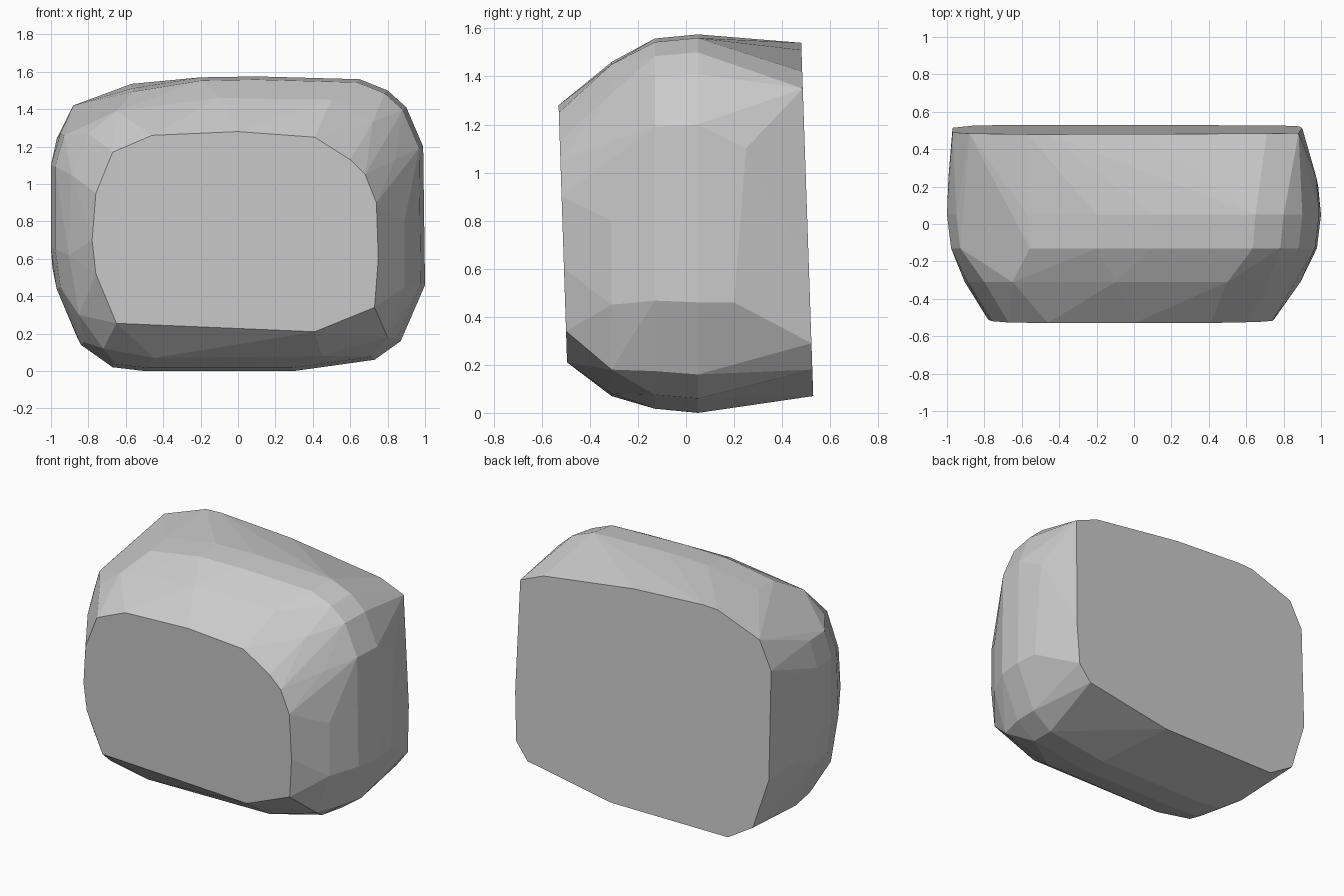
import bpy, bmesh, math

# Cross-section outlines (x, z), from the flat front face to the flat back face
front = [(-.67, 1.17), (-.46, 1.26), (0, 1.28), (.41, 1.25), (.60, 1.13), (.68, 1.05),
         (.74, .90), (.75, .60), (.73, .34), (.41, .21), (-.25, .23), (-.65, .255),
         (-.76, .52), (-.78, .70), (-.76, .95)]
shoulder = [(-.65, 1.39), (-.1, 1.46), (.5, 1.45), (.72, 1.33), (.84, 1.13), (.89, .80),
            (.89, .45), (.80, .18), (.45, .08), (-.45, .07), (-.72, .12), (-.85, .30),
            (-.905, .62), (-.89, 1.05), (-.80, 1.27)]
middle = [(-1, .65), (-1, 1.1), (-.95, 1.27), (-.57, 1.51), (-.2, 1.57), (.1, 1.575),
          (.65, 1.56), (.8, 1.5), (.9, 1.41), (.99, 1.2), (1, .46), (.87, .16),
          (.73, .06), (.3, 0), (-.5, 0), (-.67, .02), (-.84, .14), (-.97, .44)]
back = [(.88, 1.35), (.71, 1.42), (.05, 1.51), (-.46, 1.54), (-.57, 1.535), (-.88, 1.42),
        (-.97, 1.24), (-.97, .52), (-.86, .18), (-.68, .07), (-.40, .07), (.18, .07),
        (.80, .18), (.885, .29), (.90, .61)]


def ring(outline, y, lean=0.0, scale=1.0):
    """Place an outline at depth y, leaning along z and scaled about its centre."""
    return [(x * scale, y + lean * z, .79 + (z - .79) * scale) for x, z in outline]


points = ring(front, -.488, -.033)
points += ring(shoulder, -.31)
points += ring(middle, -.13, 0, .978)
points += ring(middle, .05)
points += ring(back, .532, -.034)
# extra bulge on the two sides behind the middle
points += [(.985, .2, .46), (.975, .25, 1.1), (-.992, .25, .55), (-.992, .25, 1.12)]

# Faceted stone body: convex skin over the sections
bm = bmesh.new()
for p in points:
    bm.verts.new(p)
hull = bmesh.ops.convex_hull(bm, input=bm.verts[:])
loose = [v for v in bm.verts if not v.link_faces]
bmesh.ops.delete(bm, geom=loose, context='VERTS')
bmesh.ops.dissolve_limit(bm, angle_limit=math.radians(2),
                         verts=bm.verts[:], edges=bm.edges[:])
bmesh.ops.recalc_face_normals(bm, faces=bm.faces[:])
mesh = bpy.data.meshes.new("stone_block")
bm.to_mesh(mesh)
bm.free()
stone = bpy.data.objects.new("stone_block", mesh)
bpy.context.collection.objects.link(stone)
